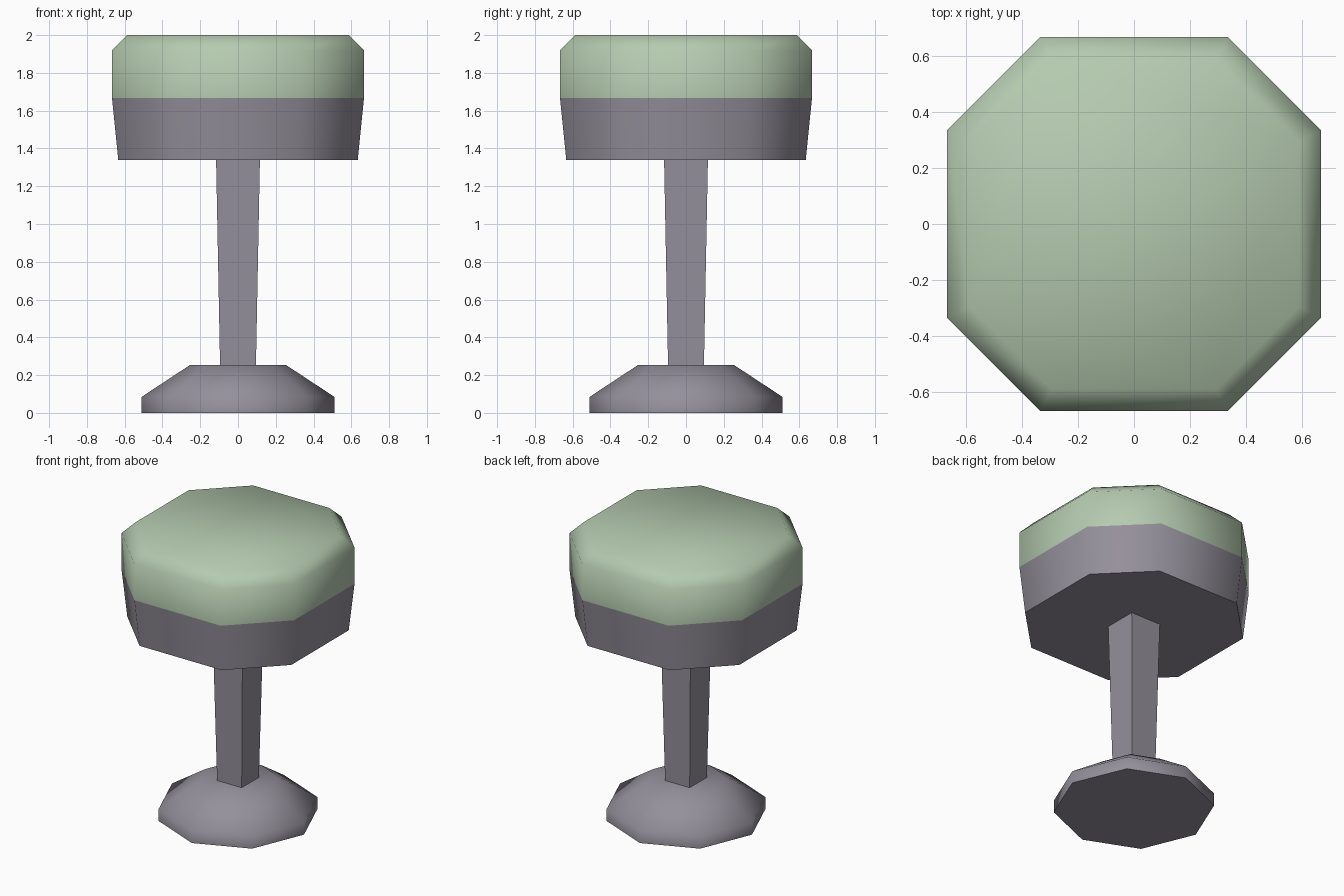
import bpy
import bmesh
from math import radians, sin, cos, pi

default = bpy.data.objects.get("Cube")
if default:
    bpy.data.objects.remove(default, do_unlink=True)


def make_material(name, rgb):
    mat = bpy.data.materials.new(name)
    mat.use_nodes = True
    color = (*rgb, 1.0)
    mat.diffuse_color = color
    mat.node_tree.nodes["Principled BSDF"].inputs["Base Color"].default_value = color
    return mat


def clipped_square(half):
    """Eight-sided outline: a square with its corners cut halfway."""
    cut = half / 2
    return [(half, -cut), (half, cut), (cut, half), (-cut, half),
            (-half, cut), (-half, -cut), (-cut, -half), (cut, -half)]


def square(half):
    return [(half, -half), (half, half), (-half, half), (-half, -half)]


def octagon(radius):
    """Regular octagon with corners on the axes."""
    return [(radius * cos(i * pi / 4), radius * sin(i * pi / 4)) for i in range(8)]


def loft(name, outline, profile, mat, top=False, bottom=False):
    """Join outlines of the given (size, height) profile into a solid."""
    bm = bmesh.new()
    rings = [[bm.verts.new((x, y, z)) for x, y in outline(size)] for size, z in profile]
    for low, high in zip(rings, rings[1:]):
        n = len(low)
        for i in range(n):
            j = (i + 1) % n
            bm.faces.new((low[i], low[j], high[j], high[i]))
    if top:
        bm.faces.new(rings[-1])
    if bottom:
        bm.faces.new(rings[0][::-1])
    mesh = bpy.data.meshes.new(name)
    bm.to_mesh(mesh)
    bm.free()
    mesh.materials.append(mat)
    obj = bpy.data.objects.new(name, mesh)
    bpy.context.collection.objects.link(obj)
    bpy.ops.object.select_all(action="DESELECT")
    obj.select_set(True)
    bpy.context.view_layer.objects.active = obj
    bpy.ops.object.shade_smooth_by_angle(angle=radians(65))
    return obj


green = make_material("sage green", (0.46, 0.59, 0.43))
grey = make_material("warm grey", (0.30, 0.28, 0.33))

# Floor foot and stem
loft("foot", octagon, [(0.51, 0), (0.51, 0.085), (0.255, 0.253)], grey, top=True, bottom=True)
loft("stem", square, [(0.095, 0.253), (0.116, 1.34)], grey)

# Seat: tapered lower shell and bevelled cushion
loft("seat_shell", clipped_square, [(0.634, 1.34), (0.667, 1.667)], grey, bottom=True)
loft("cushion", clipped_square, [(0.667, 1.667), (0.667, 1.92), (0.588, 2.0)], green, top=True)
